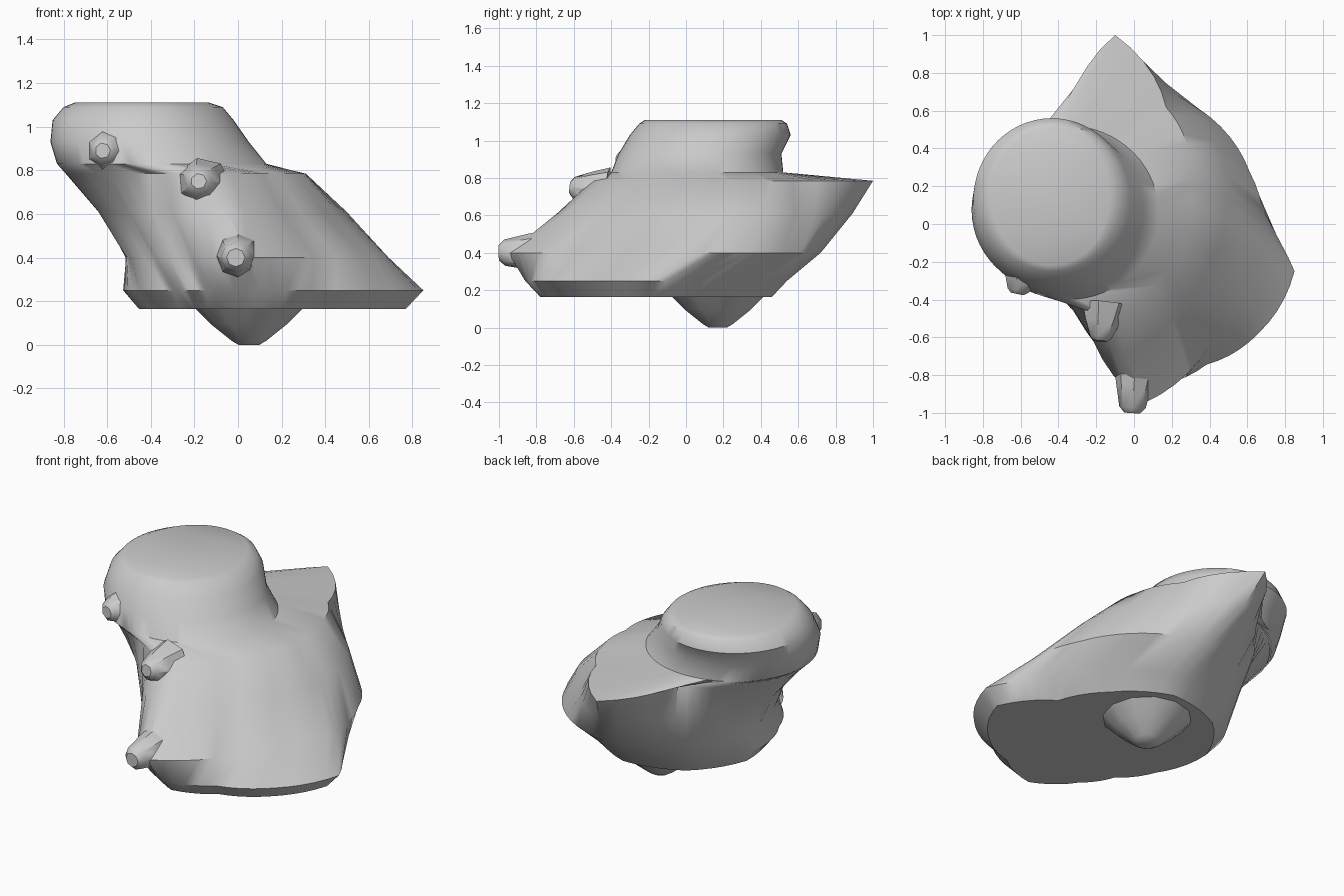
import bpy, bmesh, math
from mathutils import Vector

cube = bpy.data.objects.get("Cube")
if cube:
    bpy.data.objects.remove(cube, do_unlink=True)

stone = bpy.data.materials.new("stone grey")
stone.use_nodes = True
GREY = (0.6, 0.6, 0.6, 1)
stone.diffuse_color = GREY
stone.node_tree.nodes["Principled BSDF"].inputs["Base Color"].default_value = GREY
SIDES = 60


def loft(name, rings):
    """Skin a stack of equal rings, cap both ends and shade smooth."""
    bm = bmesh.new()
    loops = [[bm.verts.new(p) for p in ring] for ring in rings]
    n = len(loops[0])
    for a, b in zip(loops, loops[1:]):
        for i in range(n):
            j = (i + 1) % n
            bm.faces.new((a[i], a[j], b[j], b[i]))
    bm.faces.new(loops[0][::-1])
    bm.faces.new(loops[-1])
    bmesh.ops.recalc_face_normals(bm, faces=bm.faces[:])
    mesh = bpy.data.meshes.new(name)
    bm.to_mesh(mesh)
    bm.free()
    mesh.materials.append(stone)
    ob = bpy.data.objects.new(name, mesh)
    bpy.context.collection.objects.link(ob)
    bpy.ops.object.select_all(action='DESELECT')
    ob.select_set(True)
    bpy.context.view_layer.objects.active = ob
    bpy.ops.object.shade_smooth_by_angle(angle=math.radians(40))


def contour(z, cx, cy, radii, inset=0):
    """Uneven ring: radii evenly spaced by angle, starting at +x."""
    ring, n = [], len(radii)
    for i in range(SIDES):
        k, f = divmod(i * n / SIDES, 1)
        k = int(k)
        r = radii[k] * (1 - f) + radii[(k + 1) % n] * f - inset
        t = math.tau * i / SIDES
        ring.append((cx + r * math.cos(t), cy + r * math.sin(t), z))
    return ring


def oval(z, cx, cy, rx, ry):
    """Elliptical ring sampled by the same true angles as the contours."""
    ring = []
    for i in range(SIDES):
        c, s = math.cos(math.tau * i / SIDES), math.sin(math.tau * i / SIDES)
        r = 1 / math.hypot(c / rx, s / ry)
        ring.append((cx + r * c, cy + r * s, z))
    return ring


def spur(name, root, tip, r0, r1, sides):
    """Tapered outcrop with a blunted end."""
    root, tip = Vector(root), Vector(tip)
    turn = (tip - root).to_track_quat('Z', 'Y')
    rings = []
    for f, r in ((0, r0), (0.5, (r0 + r1) / 2), (0.9, r1), (1, r1 * 0.6)):
        rings.append([root.lerp(tip, f) + turn @ Vector(
            (r * math.cos(math.tau * i / sides), r * math.sin(math.tau * i / sides), 0))
            for i in range(sides)])
    loft(name, rings)


# Rock body: flat base, leaning flanks, back shelf, then the round plateau
foot = (.75, .6, .67, .79, .79, .72, .55, .46, .5, .61, .57, .65)
waist = (.64, .65, .71, .77, .69, .62, .55, .52, .57, .9, .69, .63)
flank = (.54, .59, .63, .81, .6, .54, .59, .56, .58, .77, .58, .53)
shelf = (.4, .45, .54, .85, .48, .57, .69, .69, .6, .65, .49, .44)
loft("rock_body", [
    contour(0.165, .1, -.25, foot, inset=0.08),
    contour(0.25, .1, -.25, foot),
    contour(0.40, .05, -.05, waist),
    contour(0.61, -.05, .08, flank),
    contour(0.785, -.1, .15, shelf),
    oval(0.83, -.35, .06, .48, .46),
    oval(0.93, -.405, .075, .455, .435),
    oval(1.03, -.435, .13, .415, .43),
    oval(1.09, -.435, .145, .365, .395),
    oval(1.11, -.44, .145, .31, .365),
])

# Rounded knob under the base
spur("base_knob", (.05, .17, .19), (.05, .17, 0), .27, .08, 12)

# Small outcrops along the front
spur("front_spur", (.01, -.7, .41), (-.01, -1, .4), .12, .07, 8)
spur("middle_spur", (-.16, -.42, .73), (-.18, -.62, .75), .13, .06, 7)
spur("upper_spur", (-.58, -.18, .89), (-.62, -.37, .89), .13, .06, 7)
